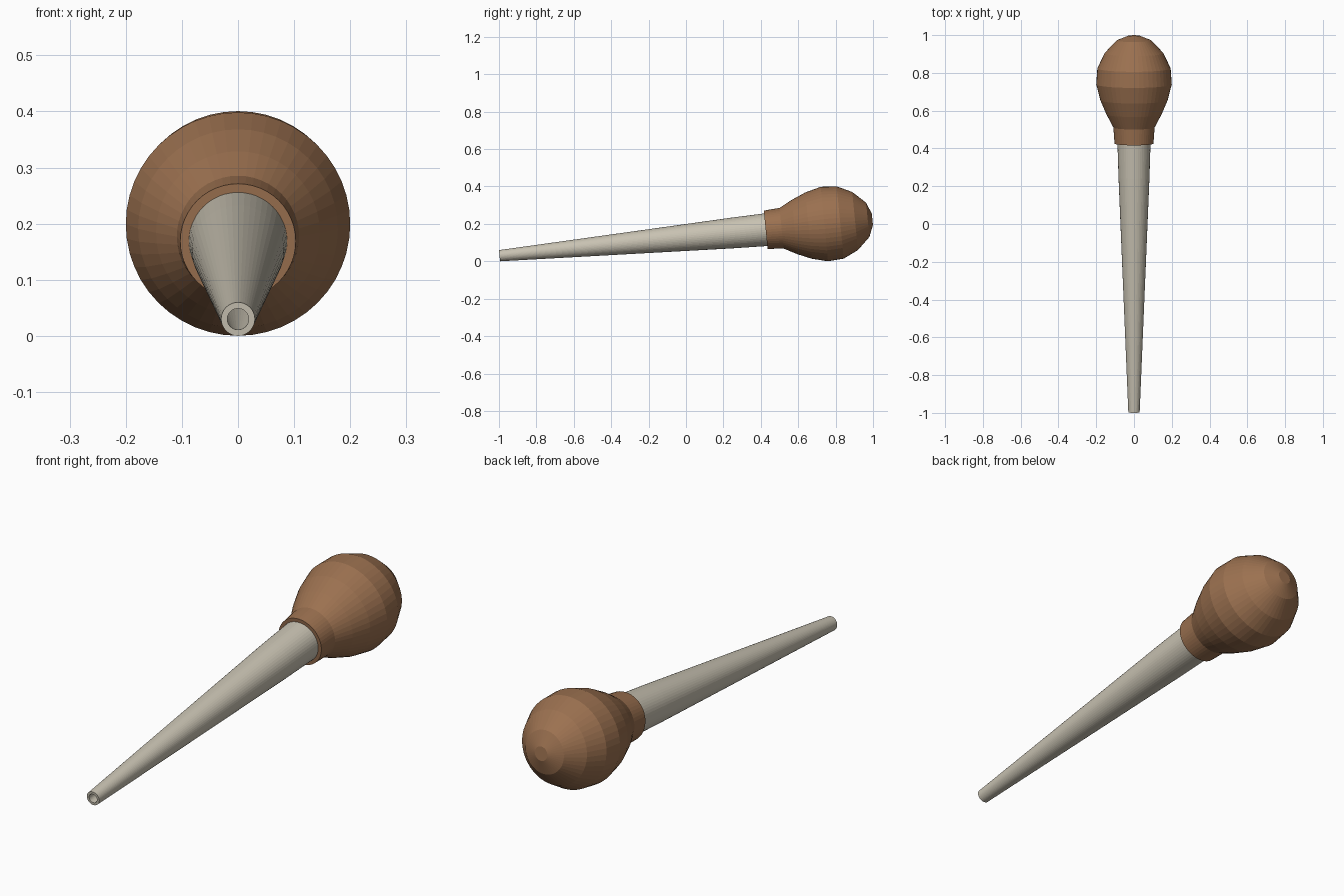
import bpy, bmesh, math

SIDES = 48
TILT = math.atan(0.0975)   # rise of the axis from tip to bulb
TIP = (0, -0.997, 0.03)    # centre of the tube mouth

if "Cube" in bpy.data.objects:
    bpy.data.objects.remove(bpy.data.objects["Cube"], do_unlink=True)


def material(name, color):
    mat = bpy.data.materials.new(name)
    mat.use_nodes = True
    mat.diffuse_color = color
    mat.node_tree.nodes["Principled BSDF"].inputs["Base Color"].default_value = color
    return mat


def lathe(name, profile, mat):
    """Spin (distance from tip, radius) pairs around the tilted axis."""
    bm = bmesh.new()
    rings = []
    for s, r in profile:
        if r == 0:
            rings.append([bm.verts.new((0, 0, s))] * SIDES)
            continue
        angles = [2 * math.pi * i / SIDES for i in range(SIDES)]
        rings.append([bm.verts.new((r * math.cos(a), r * math.sin(a), s)) for a in angles])
    for low, high in zip(rings, rings[1:]):
        for i in range(SIDES):
            j = (i + 1) % SIDES
            corners = dict.fromkeys((low[i], low[j], high[j], high[i]))
            bm.faces.new(list(corners))
    bmesh.ops.recalc_face_normals(bm, faces=bm.faces)
    mesh = bpy.data.meshes.new(name)
    bm.to_mesh(mesh)
    bm.free()
    mesh.materials.append(mat)
    obj = bpy.data.objects.new(name, mesh)
    obj.location = TIP
    obj.rotation_euler.x = TILT - math.pi / 2
    bpy.context.collection.objects.link(obj)
    return obj


rubber = material("brown rubber", (0.33, 0.165, 0.08, 1))
plastic = material("pale plastic", (0.58, 0.54, 0.445, 1))

# Hollow tapering tube: bore, mouth rim, then outer wall
lathe("tube", [(1.5, 0), (1.5, 0.07), (1.25, 0.07), (0, 0.019),
               (0, 0.03), (1.25, 0.082), (1.43, 0.0875), (1.5, 0.0875)], plastic)

# Squeeze bulb with its collar
lathe("bulb", [(1.5, 0.0875), (1.43, 0.0875), (1.43, 0.103), (1.515, 0.109),
               (1.585, 0.146), (1.66, 0.178), (1.745, 0.2), (1.83, 0.194),
               (1.91, 0.156), (1.978, 0.092), (2.003, 0.03), (2.003, 0)], rubber)
